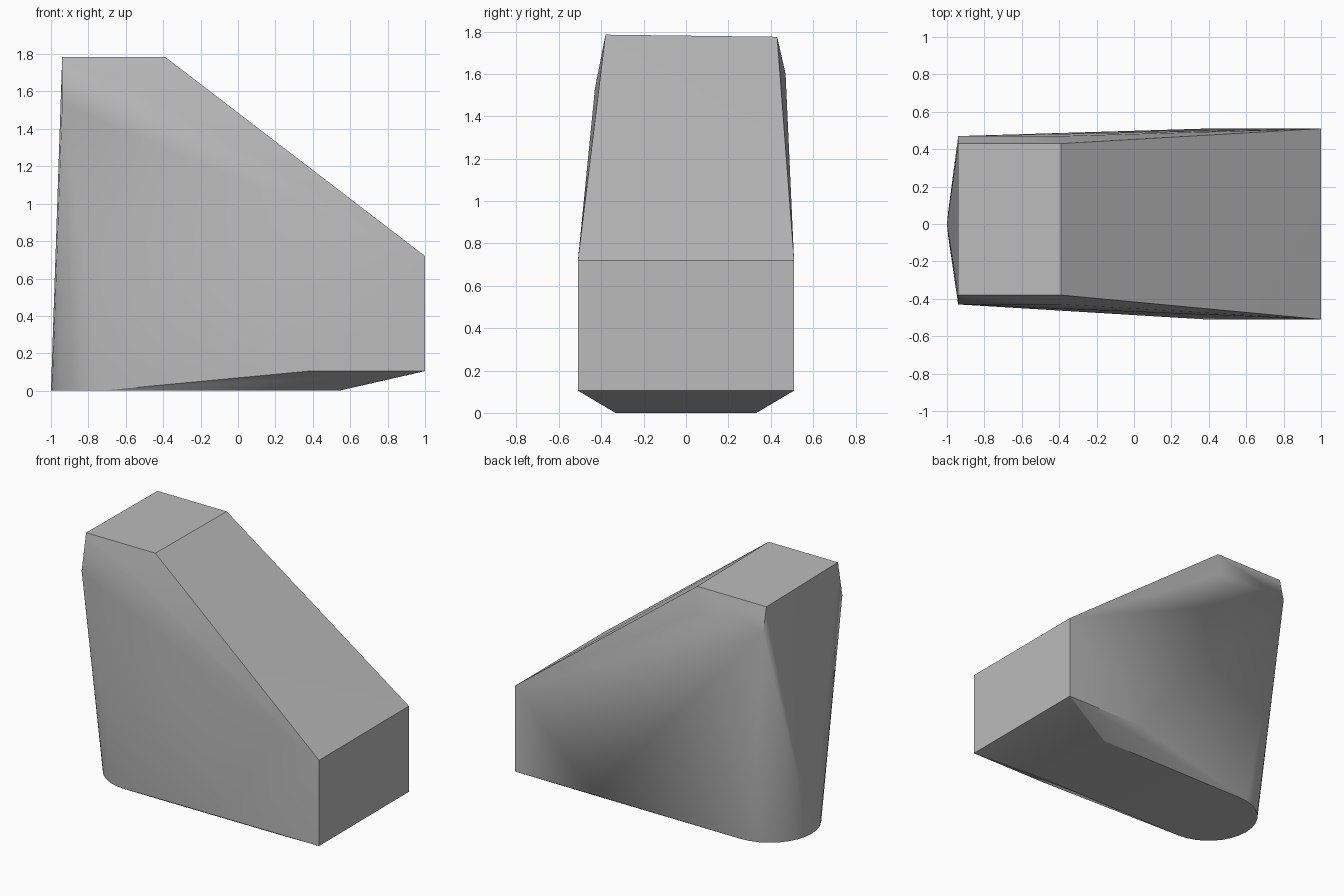
import bpy, bmesh
from math import cos, sin, pi, radians

cube = bpy.data.objects.get("Cube")
if cube:
    bpy.data.objects.remove(cube, do_unlink=True)

# Plain grey finish
grey = bpy.data.materials.new("plain_grey")
grey.use_nodes = True
colour = (0.5, 0.5, 0.5, 1)
grey.diffuse_color = colour
grey.node_tree.nodes["Principled BSDF"].inputs["Base Color"].default_value = colour

points = []

# Rounded foot outline at ground level
radius, steps = 0.333, 16
for i in range(steps + 1):
    a = pi / 2 + pi * i / steps
    points.append((-1 + radius + radius * cos(a), radius * sin(a), 0))

# Straight foot edge, raised belly edge and end wall
for side in (-1, 1):
    points += [(0.54, side * 0.33, 0), (0.38, side * 0.51, 0.105),
               (1, side * 0.51, 0.105), (1, side * 0.51, 0.72)]

# Flat top and its shoulders
for x in (-0.94, -0.39):
    points += [(x, -0.38, 1.785), (x, 0.43, 1.775),
               (x, -0.43, 1.53), (x, 0.47, 1.6)]

# Tapered solid wrapped around the outlines
bm = bmesh.new()
for p in points:
    bm.verts.new(p)
hull = bmesh.ops.convex_hull(bm, input=bm.verts)
loose = {v for v in hull["geom_interior"] + hull["geom_unused"]
         if isinstance(v, bmesh.types.BMVert)}
bmesh.ops.delete(bm, geom=list(loose), context="VERTS")
bmesh.ops.dissolve_limit(bm, angle_limit=radians(0.5), verts=bm.verts, edges=bm.edges)
bmesh.ops.recalc_face_normals(bm, faces=bm.faces)
mesh = bpy.data.meshes.new("tapered_body")
bm.to_mesh(mesh)
bm.free()
mesh.materials.append(grey)
body = bpy.data.objects.new("tapered_body", mesh)
bpy.context.collection.objects.link(body)

# Smooth rounded parts, crisp corners
bpy.ops.object.select_all(action="DESELECT")
body.select_set(True)
bpy.context.view_layer.objects.active = body
bpy.ops.object.shade_smooth_by_angle(angle=radians(30))
